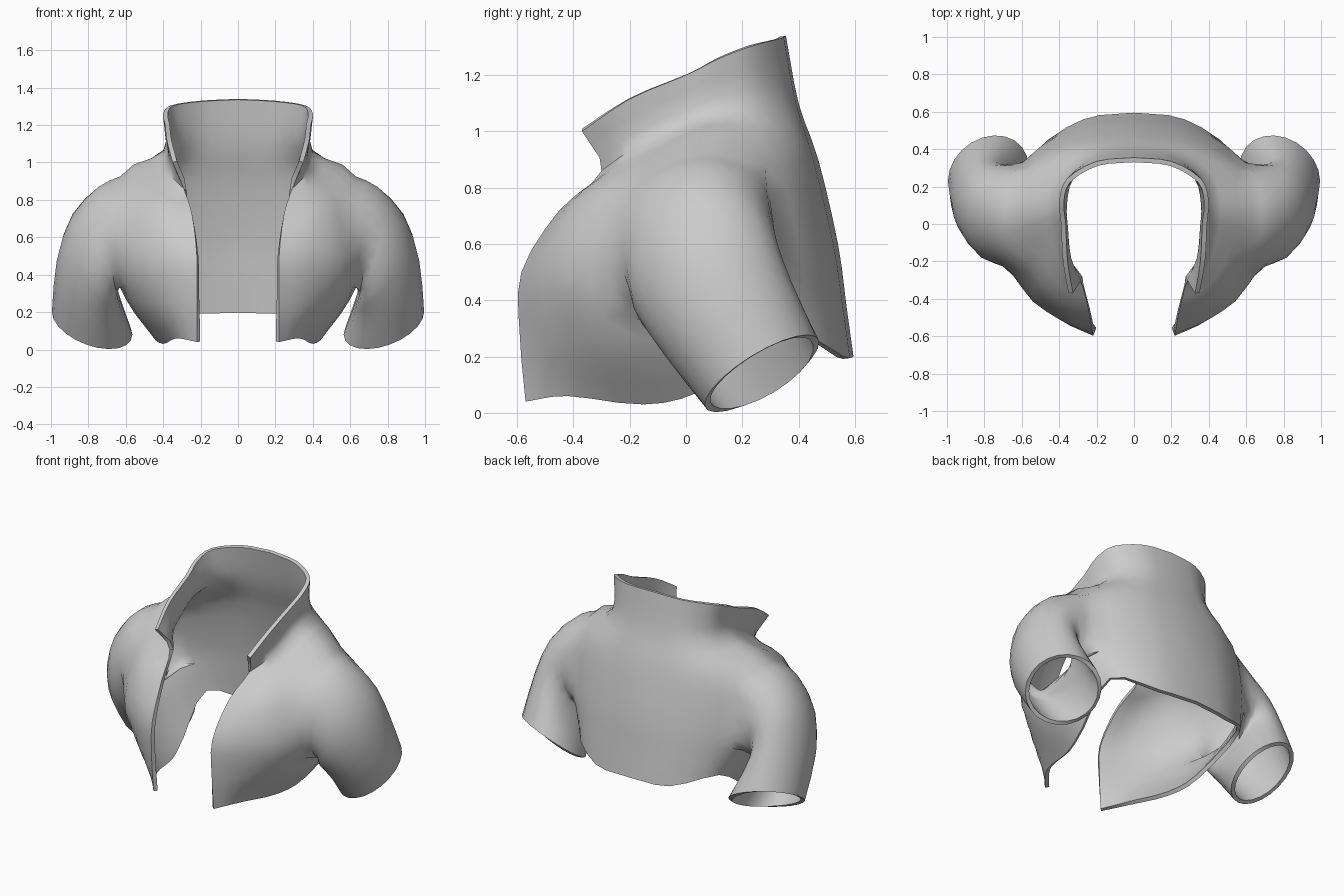
import bpy, bmesh, math
from mathutils import Vector

if "Cube" in bpy.data.objects:
    bpy.data.objects.remove(bpy.data.objects["Cube"])

grey = bpy.data.materials.new("light grey cloth")
grey.diffuse_color = (0.6, 0.6, 0.6, 1)
grey.use_nodes = True
grey.node_tree.nodes["Principled BSDF"].inputs["Base Color"].default_value = grey.diffuse_color


def smooth_curve(pts, steps):
    """Catmull-Rom curve through the points."""
    out = []
    for i in range(len(pts) - 1):
        p1, p2 = pts[i], pts[i + 1]
        p0 = pts[i - 1] if i else p1 * 2 - p2
        p3 = pts[i + 2] if i + 2 < len(pts) else p2 * 2 - p1
        for s in range(steps):
            t = s / steps
            out.append(0.5 * (2 * p1 + (p2 - p0) * t + (2 * p0 - 5 * p1 + 4 * p2 - p3) * t ** 2
                              + (3 * p1 - p0 - 3 * p2 + p3) * t ** 3))
    return out + [pts[-1]]


def skin(verts, faces, rows, closed=False, skip=None):
    """Add a grid of faces over rows of points."""
    n, base = len(rows[0]), len(verts)
    verts += [p for r in rows for p in r]
    for i in range(len(rows) - 1):
        for j in range(n if closed else n - 1):
            if not (skip and skip(i, j)):
                k = (j + 1) % n
                a, b = base + i * n, base + i * n + n
                faces.append((a + j, b + j, b + k, a + k))


# Jacket body: half sections from the front edge round to the middle of the back
sections = [
    # collar rim
    [(.35, -.37, 1.0), (.38, -.2, 1.115), (.39, 0, 1.2), (.4, .12, 1.26), (.36, .24, 1.305), (.2, .335, 1.33), (0, .355, 1.34)],
    # collar base
    [(.29, -.3, .86), (.36, -.2, .93), (.39, -.05, 1.0), (.4, .1, 1.06), (.36, .26, 1.08), (.21, .375, 1.1), (0, .4, 1.1)],
    # shoulders
    [(.245, -.45, .72), (.42, -.39, .75), (.56, -.21, .82), (.63, .05, .925), (.56, .28, .88), (.3, .43, .9), (0, .47, .9)],
    # chest
    [(.22, -.585, .5), (.4, -.51, .5), (.6, -.34, .5), (.68, .02, .5), (.59, .33, .57), (.29, .5, .6), (0, .54, .6)],
    # waist
    [(.22, -.59, .27), (.4, -.47, .25), (.56, -.26, .26), (.6, .05, .28), (.55, .36, .4), (.28, .535, .38), (0, .57, .38)],
    # hem
    [(.22, -.57, .04), (.33, -.42, .06), (.4, -.15, .03), (.46, .06, .08), (.51, .38, .27), (.27, .56, .2), (0, .595, .2)],
]
rows = [smooth_curve([Vector(p) for p in s], 3) for s in sections]
columns = [smooth_curve(list(c), 3) for c in zip(*rows)]
rows = list(zip(*columns))

# Armhole: a rectangle of the body grid, left open for the sleeve
TOP, BOTTOM, FRONT, BACK = 6, 11, 6, 12
verts, faces = [], []
skin(verts, faces, rows, skip=lambda i, j: TOP <= i < BOTTOM and FRONT <= j < BACK)
middle = (FRONT + BACK) // 2
edge = ([(TOP, j) for j in range(middle, BACK)] + [(i, BACK) for i in range(TOP, BOTTOM)]
        + [(BOTTOM, j) for j in range(BACK, FRONT, -1)]
        + [(i, FRONT) for i in range(BOTTOM, TOP, -1)] + [(TOP, j) for j in range(FRONT, middle)])
loops = [[rows[i][j].copy() for i, j in edge]]

# Sleeve rings: outer point, inner point, half width, rise of the cross axis
rings = [
    ((.745, .03, .87), (.645, .06, .29), .275, .15),
    ((.89, .04, .71), (.63, .10, .26), .275, .32),
    ((.97, .10, .47), (.61, .20, .20), .26, .5),
    ((.995, .23, .20), (.565, .31, .08), .235, .62),
]
for outer, inner, w, rise in rings:
    o, i = Vector(outer), Vector(inner)
    mid, a = (o + i) / 2, (o - i) / 2
    b = Vector((0, 1, rise)).normalized() * w
    loops.append([mid + a * math.cos(t) + b * math.sin(t)
                  for t in (2 * math.pi * k / len(edge) for k in range(len(edge)))])
tube = list(zip(*[smooth_curve(list(c), 2) for c in zip(*loops)]))
skin(verts, faces, tube, closed=True)

# Weld the sleeve to the body, then mirror and thicken the cloth
me = bpy.data.meshes.new("jacket")
me.from_pydata(verts, [], faces)
bm = bmesh.new()
bm.from_mesh(me)
bmesh.ops.remove_doubles(bm, verts=bm.verts, dist=0.0005)
bmesh.ops.delete(bm, geom=[v for v in bm.verts if not v.link_faces], context='VERTS')
bm.to_mesh(me)
bm.free()
me.materials.append(grey)
ob = bpy.data.objects.new("jacket", me)
bpy.context.collection.objects.link(ob)
mirror = ob.modifiers.new("mirror", 'MIRROR')
mirror.use_clip = True
shell = ob.modifiers.new("thickness", 'SOLIDIFY')
shell.thickness = 0.025
shell.offset = -1
ob.select_set(True)
bpy.context.view_layer.objects.active = ob
for name in ("mirror", "thickness"):
    bpy.ops.object.modifier_apply(modifier=name)
bpy.ops.object.shade_smooth_by_angle(angle=math.radians(50))
